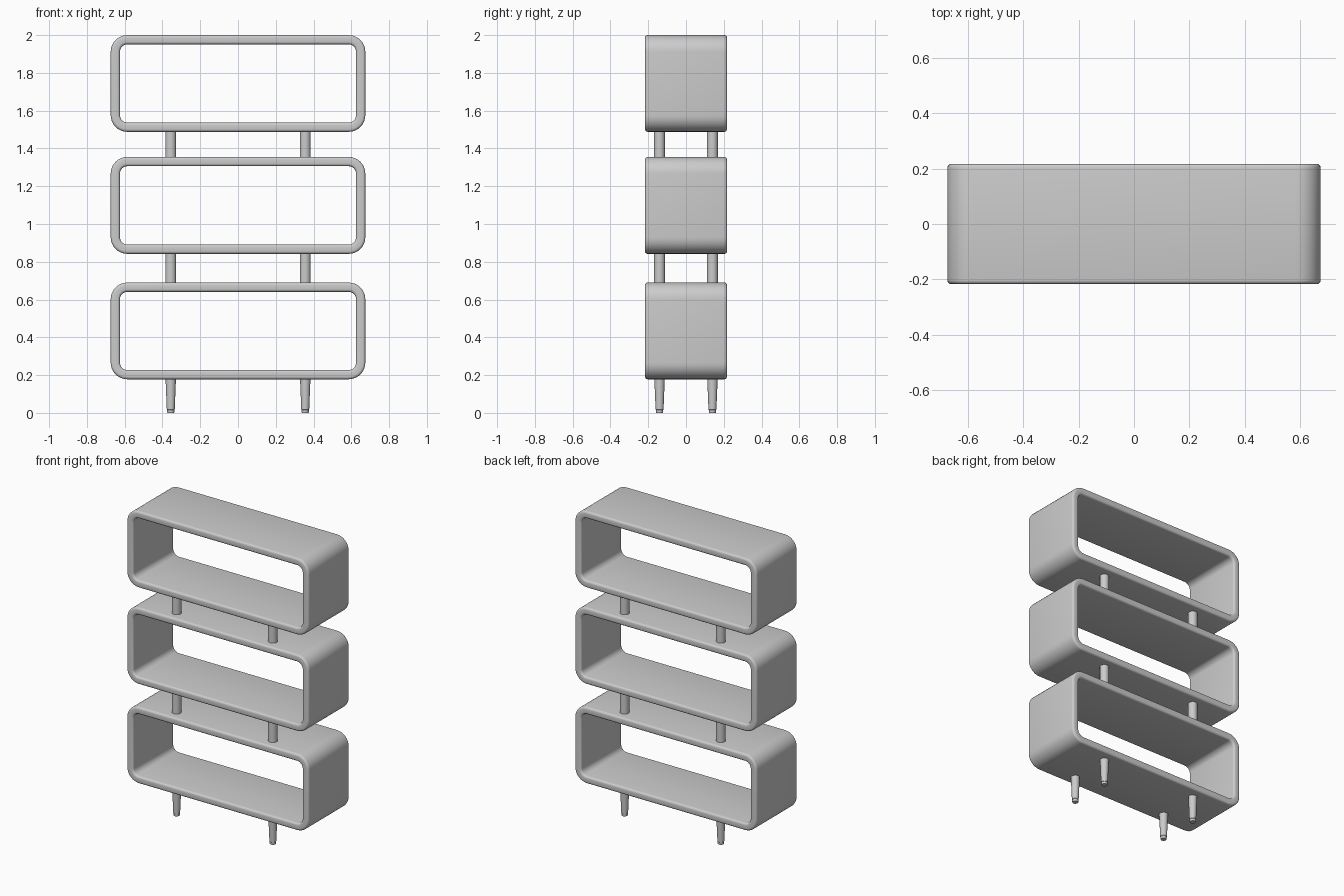
import bpy, bmesh, math

cube = bpy.data.objects.get("Cube")
if cube:
    bpy.data.objects.remove(cube, do_unlink=True)

grey = bpy.data.materials.new("plain grey")
grey.use_nodes = True
GREY = (0.6, 0.6, 0.6, 1)
grey.diffuse_color = GREY
grey.node_tree.nodes["Principled BSDF"].inputs["Base Color"].default_value = GREY

HALF_W, HALF_D, WALL = 0.674, 0.217, 0.049
POST_X, POST_Y = 0.356, 0.14


def finish(name, bm, smooth_angle):
    bmesh.ops.recalc_face_normals(bm, faces=bm.faces)
    mesh = bpy.data.meshes.new(name)
    bm.to_mesh(mesh)
    bm.free()
    mesh.materials.append(grey)
    obj = bpy.data.objects.new(name, mesh)
    bpy.context.collection.objects.link(obj)
    bpy.ops.object.select_all(action='DESELECT')
    obj.select_set(True)
    bpy.context.view_layer.objects.active = obj
    bpy.ops.object.shade_smooth_by_angle(angle=math.radians(smooth_angle))
    return obj


def rounded_rect(half_w, z0, z1, radius, steps=8):
    """Outline of a rounded rectangle in the xz plane."""
    points = []
    corners = ((half_w, z1), (-half_w, z1), (-half_w, z0), (half_w, z0))
    for i, (x, z) in enumerate(corners):
        cx = x - math.copysign(radius, x)
        cz = z - radius if z == z1 else z + radius
        for s in range(steps + 1):
            a = math.pi / 2 * (i + s / steps)
            points.append((cx + radius * math.cos(a), cz + radius * math.sin(a)))
    return points


def shelf_box(name, z0, z1):
    """Open rounded frame with softened front and back rims."""
    soft, steps = 0.014, 4
    # Cross-section of the wall: (inset from the outside, depth)
    section = []
    for cx, cy, start in ((soft, -HALF_D + soft, 180), (WALL - soft, -HALF_D + soft, 270),
                          (WALL - soft, HALF_D - soft, 0), (soft, HALF_D - soft, 90)):
        for s in range(steps + 1):
            a = math.radians(start + 90 * s / steps)
            section.append((cx + soft * math.cos(a), cy + soft * math.sin(a)))
    bm = bmesh.new()
    loops = []
    for inset, y in section:
        outline = rounded_rect(HALF_W - inset, z0 + inset, z1 - inset, 0.088 - inset)
        loops.append([bm.verts.new((x, y, z)) for x, z in outline])
    for a, b in zip(loops, loops[1:] + loops[:1]):
        for i in range(len(a)):
            j = (i + 1) % len(a)
            bm.faces.new((a[i], a[j], b[j], b[i]))
    finish(name, bm, 40)


def turned(name, x, y, profile, sides=24):
    """Capped round part from (radius, height) rings."""
    bm = bmesh.new()
    rings = [[bm.verts.new((x + r * math.cos(math.tau * i / sides),
                            y + r * math.sin(math.tau * i / sides), z))
              for i in range(sides)] for r, z in profile]
    for a, b in zip(rings, rings[1:]):
        for i in range(sides):
            j = (i + 1) % sides
            bm.faces.new((a[i], a[j], b[j], b[i]))
    bm.faces.new(rings[0])
    bm.faces.new(rings[-1])
    finish(name, bm, 35)


# Three stacked shelf frames
shelf_box("lower_shelf", 0.178, 0.69)
shelf_box("middle_shelf", 0.842, 1.355)
shelf_box("upper_shelf", 1.488, 2.0)

# Tapered legs with small feet, and the posts between the frames
for sx, side in ((1, "left"), (-1, "right")):
    for sy, end in ((-1, "front"), (1, "back")):
        x, y = sx * POST_X, sy * POST_Y
        place = end + "_" + side
        turned(place + "_leg", x, y,
               ((0.018, 0), (0.019, 0.003), (0.019, 0.016), (0.021, 0.018), (0.028, 0.19)))
        turned(place + "_lower_post", x, y, ((0.029, 0.68), (0.029, 0.85)))
        turned(place + "_upper_post", x, y, ((0.029, 1.345), (0.029, 1.5)))
